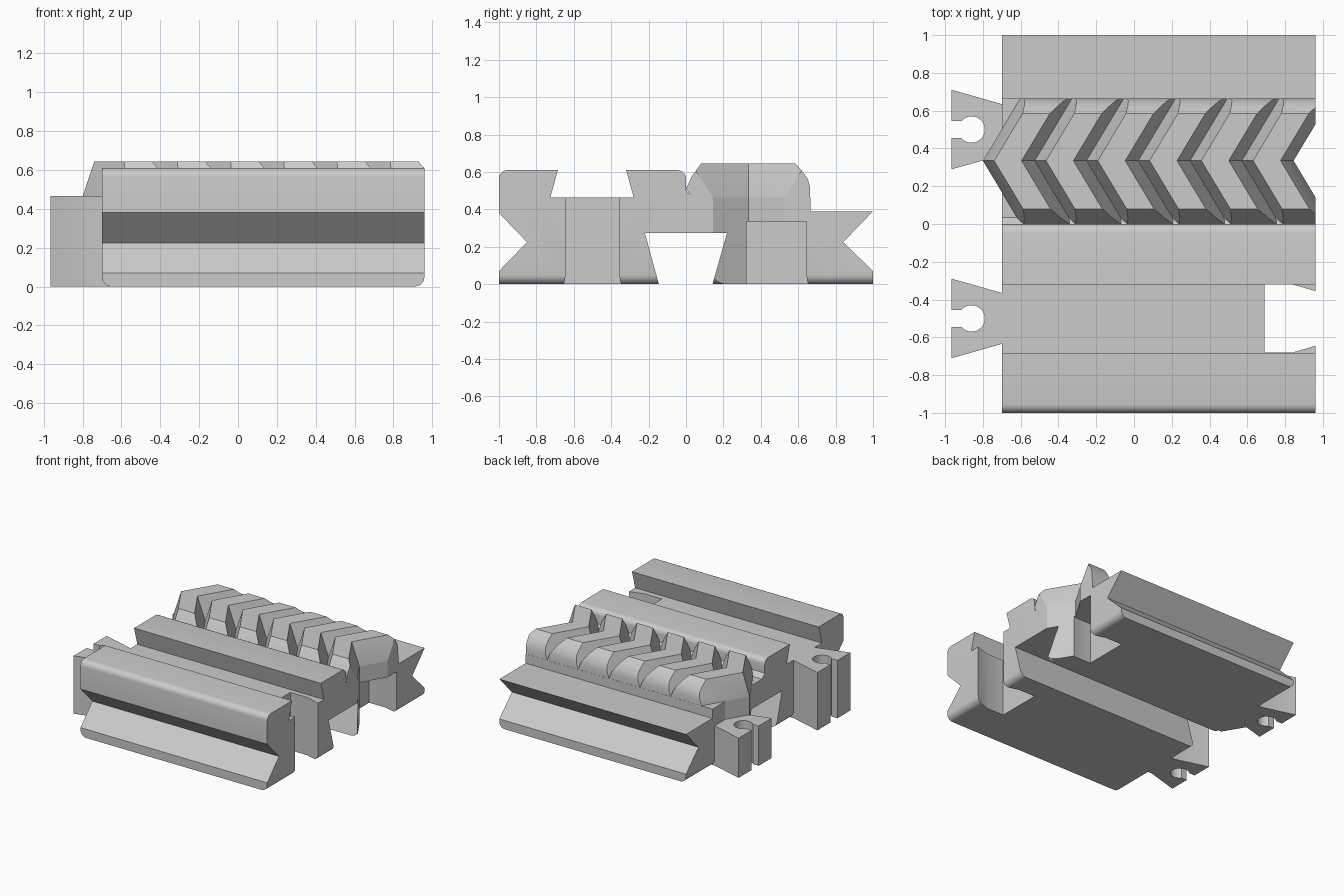
import bpy, bmesh, math

cube = bpy.data.objects.get("Cube")
if cube:
    bpy.data.objects.remove(cube, do_unlink=True)

grey = bpy.data.materials.new("plain_grey")
grey.use_nodes = True
grey.diffuse_color = (0.6, 0.6, 0.6, 1)
grey.node_tree.nodes["Principled BSDF"].inputs["Base Color"].default_value = (0.6, 0.6, 0.6, 1)


def loft(name, rings):
    """Solid made by joining equal rings of points, capped at both ends."""
    bm = bmesh.new()
    loops = [[bm.verts.new(p) for p in ring] for ring in rings]
    n = len(loops[0])
    for a, b in zip(loops, loops[1:]):
        for i in range(n):
            j = (i + 1) % n
            bm.faces.new((a[i], a[j], b[j], b[i]))
    bm.faces.new(loops[0][::-1])
    bm.faces.new(loops[-1])
    bmesh.ops.recalc_face_normals(bm, faces=bm.faces)
    mesh = bpy.data.meshes.new(name)
    bm.to_mesh(mesh)
    bm.free()
    mesh.materials.append(grey)
    obj = bpy.data.objects.new(name, mesh)
    bpy.context.collection.objects.link(obj)
    return obj


def along_x(name, profile, x0, x1):
    return loft(name, [[(x, y, z) for y, z in profile] for x in (x0, x1)])


def along_z(name, outline, z0, z1):
    return loft(name, [[(x, y, z) for x, y in outline] for z in (z0, z1)])


def combine(obj, tool, operation):
    mod = obj.modifiers.new("combine", 'BOOLEAN')
    mod.operation, mod.solver, mod.object = operation, 'EXACT', tool
    bpy.context.view_layer.objects.active = obj
    bpy.ops.object.modifier_apply(modifier=mod.name)
    bpy.data.objects.remove(tool, do_unlink=True)


def arc(cx, cy, r, start, end, steps):
    angles = [math.radians(start + (end - start) * i / steps) for i in range(steps + 1)]
    return [(cx + r * math.cos(a), cy + r * math.sin(a)) for a in angles]


LEFT, RIGHT = -0.7, 0.96
MID = 0.335          # chevron apex line
FLOOR = 0.465        # channel floor and tooth root
SWEEP = 0.6          # chevron slope

# Main body: one long profile with side grooves, dovetail channel and rails
profile = [(-1, 0), (-1, 0.07), (-0.85, 0.225), (-1, 0.38)]
profile += arc(-0.955, 0.565, 0.045, 180, 90, 5)
profile += [(-0.685, 0.61), (-0.725, FLOOR), (-0.28, FLOOR), (-0.32, 0.61)]
profile += arc(-0.045, 0.565, 0.045, 90, 0, 5)
profile += [(0, 0.5), (0.035, FLOOR), (0.665, FLOOR), (0.665, 0.39),
            (1, 0.39), (0.84, 0.225), (1, 0.07), (1, 0)]
body = along_x("main_body", profile, LEFT, RIGHT)

# Rounded lower end edges
bm = bmesh.new()
bm.from_mesh(body.data)
ends = [e for e in bm.edges
        if all(v.co.z < 0.001 for v in e.verts)
        and abs(e.verts[0].co.x - e.verts[1].co.x) < 0.001]
bmesh.ops.bevel(bm, geom=ends, offset=0.05, segments=5, profile=0.5, affect='EDGES')
bm.to_mesh(body.data)
bm.free()

# Chevron nose at one end, matching notch at the other
half = 0.1 / SWEEP
nose = [(-0.8, MID), (LEFT, MID - half), (-0.6, MID - half), (-0.6, MID + half), (LEFT, MID + half)]
combine(body, along_z("nose", nose, 0, FLOOR), 'UNION')
notch = [(0.845, MID), (1.145, MID + 0.3 / SWEEP), (1.145, MID - 0.3 / SWEEP)]
combine(body, along_z("notch", notch, -0.1, 0.6), 'DIFFERENCE')

# Dovetail tunnel under the middle
tunnel = [(-0.118, -0.1), (-0.22, 0.275), (0.22, 0.275), (0.113, -0.1)]
combine(body, along_x("tunnel", tunnel, -1.2, 1.2), 'DIFFERENCE')

# Dovetail sockets and the connectors that fit them
for label, yc, socket_top, plug_top in (("front", -0.5, 0.8, FLOOR), ("rear", 0.5, 0.335, 0.32)):
    socket = [(0.69, yc - 0.18), (0.84, yc - 0.18), (0.96, yc - 0.145), (1.1, yc - 0.104),
              (1.1, yc + 0.104), (0.96, yc + 0.145), (0.84, yc + 0.18), (0.69, yc + 0.18)]
    combine(body, along_z("socket", socket, -0.1, socket_top), 'DIFFERENCE')
    plug = [(-0.64, yc - 0.135), (LEFT, yc - 0.135), (-0.965, yc - 0.21), (-0.965, yc - 0.045)]
    plug += arc(-0.86, yc, 0.07, 220, 500, 24)
    plug += [(-0.965, yc + 0.045), (-0.965, yc + 0.21), (LEFT, yc + 0.135), (-0.64, yc + 0.135)]
    along_z(label + "_connector", plug, 0, plug_top)

# Chevron gear rack: row of teeth swept to a point, trimmed to a rounded envelope
PITCH = 1.645 / 6
row = []
for i in range(6):
    x = -0.8 + i * PITCH
    row += [(x, FLOOR), (x + 0.06, 0.645), (x + 0.205, 0.645)]
row += [(0.845, FLOOR), (0.845, 0.44), (-0.8, 0.44)]
rack = loft("chevron_rack", [[(x + SWEEP * abs(y - MID), y, z) for x, z in row]
                             for y in (-0.1, MID, 0.77)])
envelope = [(0.03, 0.4), (0.03, FLOOR), (0, 0.51), (0.03, 0.575), (0.08, 0.645), (0.585, 0.645),
            (0.625, 0.6), (0.652, 0.56), (0.664, 0.515), (0.664, 0.4)]
combine(rack, along_x("envelope", envelope, -1.2, RIGHT), 'INTERSECT')

# Smooth the rounded edges only
bpy.ops.object.select_all(action='DESELECT')
for obj in bpy.context.collection.objects:
    if obj.type == 'MESH':
        obj.select_set(True)
        bpy.context.view_layer.objects.active = obj
bpy.ops.object.shade_smooth_by_angle(angle=math.radians(30))
